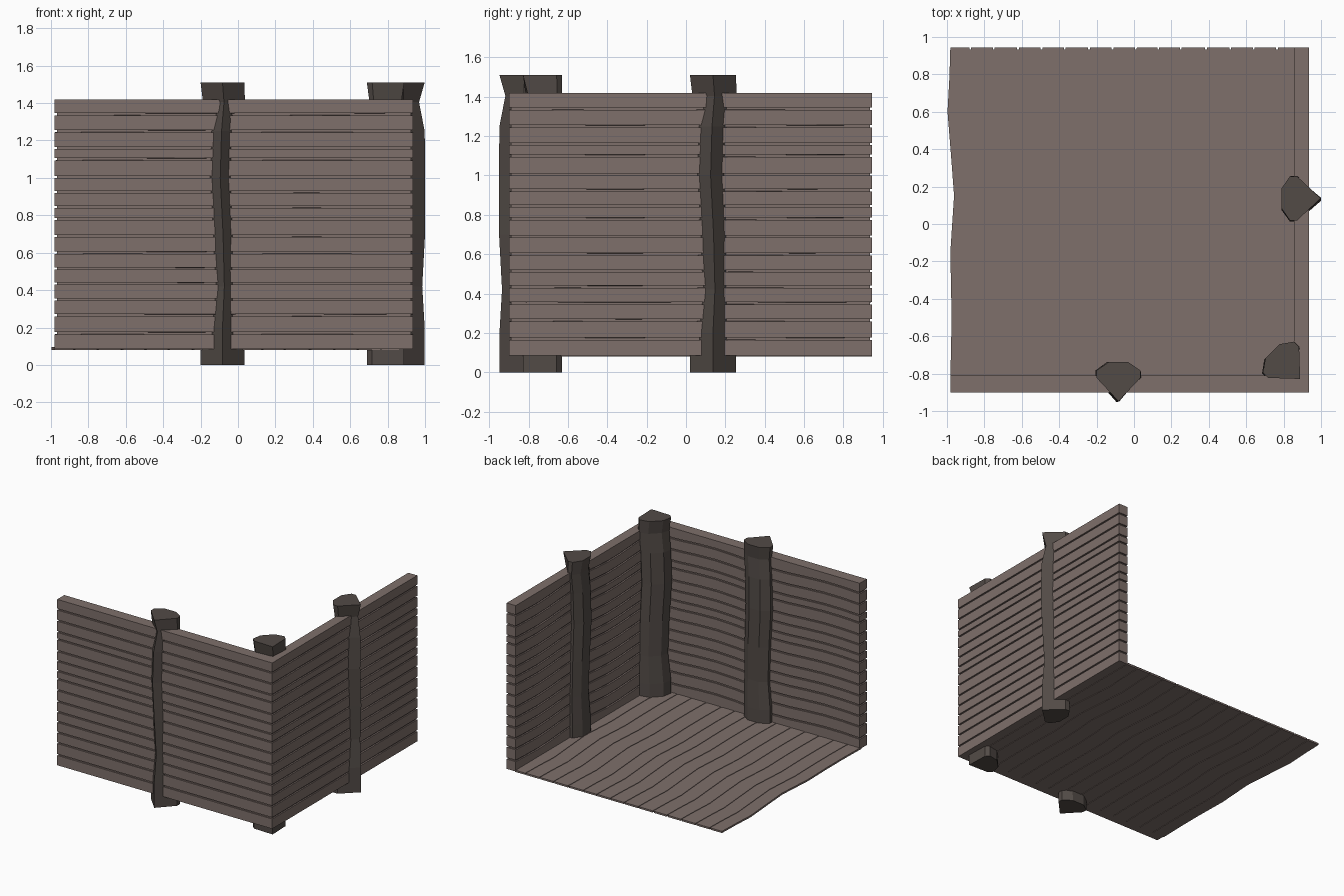
import bpy, bmesh, math
from mathutils import Matrix, Vector

if "Cube" in bpy.data.objects:
    bpy.data.objects.remove(bpy.data.objects["Cube"])


def material(name, rgb):
    m = bpy.data.materials.new(name)
    m.diffuse_color = (*rgb, 1)
    m.use_nodes = True
    m.node_tree.nodes["Principled BSDF"].inputs["Base Color"].default_value = m.diffuse_color
    return m


PLANK = material("plank_wood", (0.21, 0.16, 0.145))
POST = material("post_wood", (0.085, 0.07, 0.062))


def loft(bm, rings):
    """Skin a list of equal-sized rings and cap both ends."""
    vs = [[bm.verts.new(p) for p in r] for r in rings]
    n = len(vs[0])
    for a, b in zip(vs, vs[1:]):
        for i in range(n):
            j = (i + 1) % n
            bm.faces.new((a[i], a[j], b[j], b[i]))
    bm.faces.new(vs[0][::-1])
    bm.faces.new(vs[-1])


def finish(bm, name, mat, matrix=Matrix()):
    bmesh.ops.transform(bm, matrix=matrix, verts=bm.verts)
    bmesh.ops.recalc_face_normals(bm, faces=bm.faces)
    me = bpy.data.meshes.new(name)
    bm.to_mesh(me)
    bm.free()
    me.materials.append(mat)
    ob = bpy.data.objects.new(name, me)
    bpy.context.collection.objects.link(ob)
    return ob


def box(bm, x0, x1, y0, y1, z0, z1):
    loft(bm, [[(x, y0, z0), (x, y1, z0), (x, y1, z1), (x, y0, z1)] for x in (x0, x1)])


GAP = 0.006     # half of a seam
INSET = 0.011   # depth of a seam
BOTTOM, TOP = 0.085, 1.42
SEAMS = [0.17, 0.265, 0.35, 0.435, 0.515, 0.60, 0.69, 0.78,
         0.845, 0.925, 1.005, 1.10, 1.16, 1.25, 1.34]


# Plank walls: straight seams outside, wavy seams inside, recessed core
def wall(name, u0, u1, thick, matrix, core_u0, phase):
    bm = bmesh.new()
    edges = [BOTTOM] + SEAMS + [TOP]
    steps = 12
    for k, (a, b) in enumerate(zip(edges, edges[1:])):
        first, last = k == 0, k == len(edges) - 2
        lo, hi = a + (0 if first else GAP), b - (0 if last else GAP)
        rings = []
        for s in range(steps + 1):
            t = s / steps
            fade = math.sin(math.pi * t) ** 0.5 if 0 < t < 1 else 0
            w = 0.014 * fade * math.sin(t * 11 + phase)
            u = u0 + (u1 - u0) * t
            rings.append([(u, 0, lo), (u, thick, lo + (0 if first else w)),
                          (u, thick, hi + (0 if last else w)), (u, 0, hi)])
        loft(bm, rings)
    box(bm, core_u0, u1 - INSET, INSET, thick - INSET, BOTTOM + INSET, TOP - INSET)
    return finish(bm, name, PLANK, matrix)


wall("front_wall", -0.98, 0.935, 0.09, Matrix.Translation((0, -0.9, 0)), -0.969, 0.4)
wall("right_wall", -0.81, 0.945, 0.08,
     Matrix.Translation((0.935, 0, 0)) @ Matrix.Rotation(math.pi / 2, 4, 'Z'), -0.84, 1.5)

# Floor planks running front to back, with wavy seams
WAVE = [(-0.83, 0.0), (-0.6, 0.005), (-0.4, 0.005), (-0.15, 0.0), (0.15, 0.02),
        (0.35, 0.005), (0.6, -0.015), (0.78, -0.005), (0.945, 0.0)]
xs = [-0.982, -0.875, -0.75, -0.62, -0.495, -0.37, -0.24, -0.115,
      0.01, 0.13, 0.25, 0.385, 0.515, 0.64, 0.765, 0.865]
bm = bmesh.new()
Z0, Z1 = 0.081, 0.095
for k, (a, b) in enumerate(zip(xs, xs[1:])):
    lo = a + (0 if k == 0 else GAP * 0.8)
    hi = b - GAP * 0.8
    last = k == len(xs) - 2
    loft(bm, [[(lo + w, y, Z0), (hi + (0 if last else w), y, Z0),
               (hi + (0 if last else w), y, Z1), (lo + w, y, Z1)] for y, w in WAVE])
box(bm, -0.95, 0.86, -0.825, 0.934, Z0 + 0.004, Z1 - 0.004)
finish(bm, "floor", PLANK)

# Hewn posts: (z, point depth, width scale, sideways shift, back depth)
LEVELS = [(0, 0.125, 1, 0, 0.085), (0.2, 0.125, 1, 0, 0.083),
          (0.42, 0.112, 0.9, 0.01, 0.075), (0.7, 0.127, 0.92, 0.003, 0.08),
          (1.0, 0.128, 0.95, -0.012, 0.085), (1.25, 0.125, 0.95, -0.005, 0.08),
          (1.405, 0.095, 0.96, 0.008, 0.07), (1.51, 0.125, 1, 0, 0.085)]


def post(name, x, y, angle):
    bm = bmesh.new()
    rings = []
    for z, tip, s, d, back in LEVELS:
        half = [(0.117, 0), (0.117, back * 0.47), (0.052, back)]
        pts = [(0, -tip)] + half + [(-u, v) for u, v in reversed(half)]
        rings.append([Vector((u * s + d, v, z)) for u, v in pts])
    loft(bm, rings)
    finish(bm, name, POST, Matrix.Translation((x, y, 0)) @ Matrix.Rotation(math.radians(angle), 4, 'Z'))


post("front_post", -0.083, -0.823, 0)
post("corner_post", 0.80, -0.74, 45)
post("right_post", 0.873, 0.137, 90)
